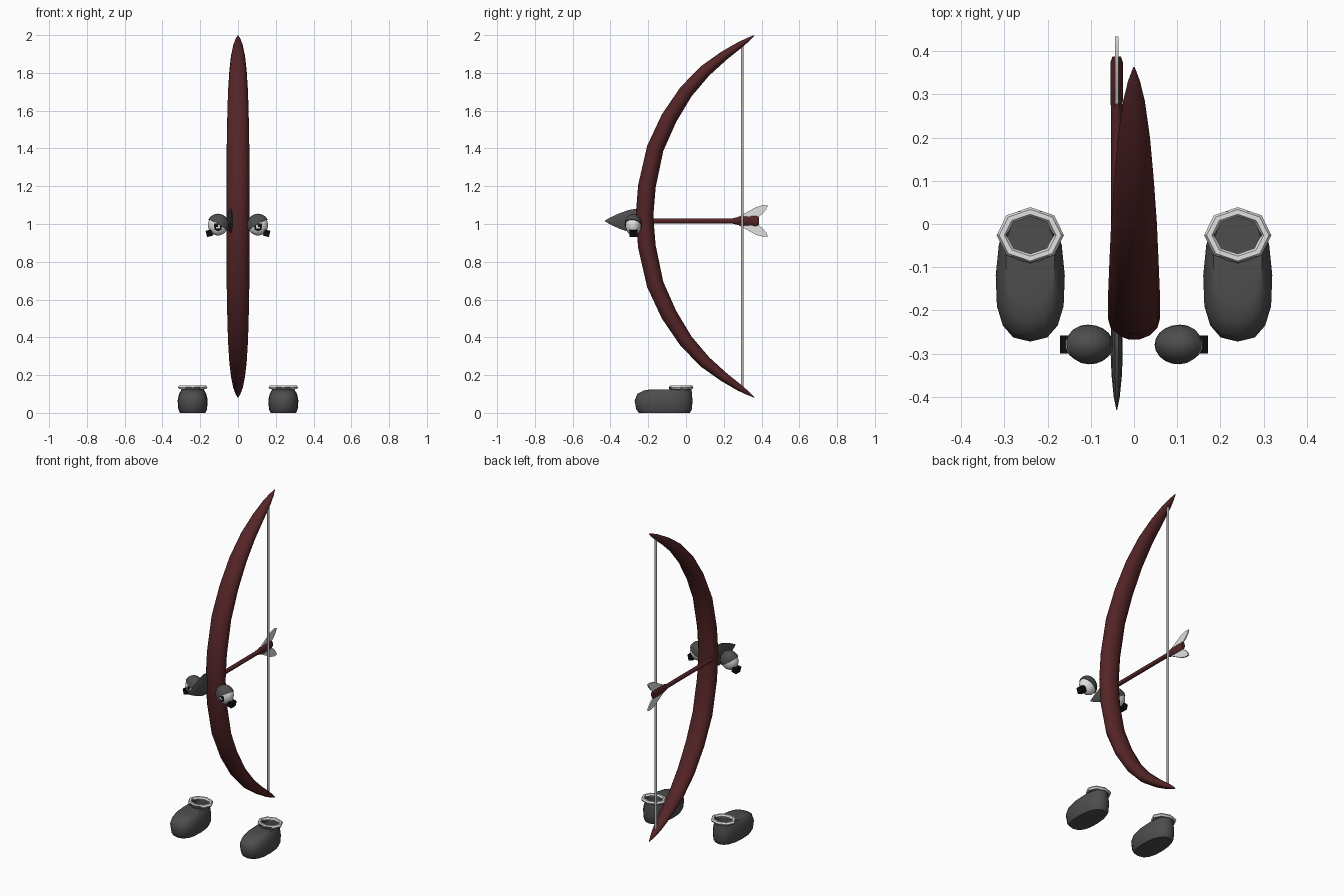
import bpy, bmesh, math
from mathutils import Vector, Matrix

if "Cube" in bpy.data.objects:
    bpy.data.objects.remove(bpy.data.objects["Cube"])


def material(name, rgb):
    m = bpy.data.materials.new(name)
    m.diffuse_color = (*rgb, 1)
    m.use_nodes = True
    m.node_tree.nodes["Principled BSDF"].inputs["Base Color"].default_value = m.diffuse_color
    return m


WOOD = material("dark red wood", (0.09, 0.018, 0.020))
GREY = material("dark grey", (0.075, 0.075, 0.075))
WHITE = material("off white", (0.75, 0.75, 0.75))
CORD = material("string grey", (0.50, 0.50, 0.50))
BLACK = material("black", (0.004, 0.004, 0.004))


def finish(name, bm, mats, angle=40):
    bmesh.ops.recalc_face_normals(bm, faces=bm.faces)
    me = bpy.data.meshes.new(name)
    bm.to_mesh(me)
    bm.free()
    for m in mats:
        me.materials.append(m)
    ob = bpy.data.objects.new(name, me)
    bpy.context.collection.objects.link(ob)
    bpy.ops.object.select_all(action='DESELECT')
    ob.select_set(True)
    bpy.context.view_layer.objects.active = ob
    bpy.ops.object.shade_smooth_by_angle(angle=math.radians(angle))
    return ob


def loft(bm, rings):
    """Skin a list of equal-length point rings and cap both ends."""
    vs = [[bm.verts.new(p) for p in r] for r in rings]
    n = len(vs[0])
    for a, b in zip(vs, vs[1:]):
        for i in range(n):
            j = (i + 1) % n
            bm.faces.new((a[i], a[j], b[j], b[i]))
    bm.faces.new(vs[0])
    bm.faces.new(vs[-1])


def circle(n):
    return [(math.cos(2 * math.pi * i / n), math.sin(2 * math.pi * i / n)) for i in range(n)]


# Bow limb: (y, height from middle, half width, half depth), mirrored about the middle
half = [(-.22, 0, .06, .048), (-.207, .16, .06, .048), (-.163, .36, .06, .046),
        (-.09, .52, .057, .044), (.0, .66, .053, .039), (.1, .77, .046, .034),
        (.20, .85, .037, .026), (.285, .908, .025, .018), (.33, .937, .014, .010),
        (.362, .958, .002, .002)]
path = [(y, 1.04 - d, w, t) for y, d, w, t in reversed(half[1:])]
path += [(y, 1.04 + d, w, t) for y, d, w, t in half]
rings = []
for i, (y, z, w, t) in enumerate(path):
    a, b = path[max(i - 1, 0)], path[min(i + 1, len(path) - 1)]
    tan = Vector((0, b[0] - a[0], b[1] - a[1])).normalized()
    nor = Vector((0, tan.z, -tan.y))
    rings.append([Vector((w * c, y, z)) + nor * t * s for c, s in circle(14)])
bm = bmesh.new()
loft(bm, rings)
finish("bow_limb", bm, [WOOD], 50)

# Bow string
bm = bmesh.new()
loft(bm, [[(.007 * c, .298 + .007 * s, z) for c, s in circle(8)] for z in (.12, 1.96)])
finish("bow_string", bm, [CORD], 60)

# Arrow shaft, flared upright at the nock
AX, AZ = -.04, 1.016
bm = bmesh.new()
loft(bm, [[(AX + rx * c, y, AZ + rz * s) for c, s in circle(10)] for y, rx, rz in
          ((-.29, .013, .013), (.24, .013, .013), (.285, .014, .025), (.375, .014, .027), (.387, .010, .022))])
finish("arrow_shaft", bm, [WOOD])

# Arrow head: flat leaf with a pointed tip
bm = bmesh.new()
loft(bm, [[(AX + rx * c, y, AZ + rz * s) for c, s in circle(10)] for y, rx, rz in
          ((-.235, .008, .055), (-.265, .013, .068), (-.30, .014, .062), (-.35, .012, .044),
           (-.40, .007, .020), (-.43, .001, .002))])
finish("arrow_head", bm, [GREY])

# Feathers above and below the shaft
for side, name in ((1, "upper_feather"), (-1, "lower_feather")):
    outline = [(.26, .012), (.32, .045), (.37, .073), (.41, .084), (.434, .082),
               (.425, .062), (.405, .038), (.375, .015)]
    bm = bmesh.new()
    loft(bm, [[(AX + x, y, AZ + side * h) for y, h in outline] for x in (-.004, .004)])
    finish(name, bm, [WHITE], 30)

# Eyes: ball with painted pupil, slanted lid, outer dark block
for s, side in ((1, "right"), (-1, "left")):
    centre = Vector((s * .106, -.279, .994))
    radii = (.053, .042, .055)
    bm = bmesh.new()
    bmesh.ops.create_uvsphere(bm, u_segments=32, v_segments=20, radius=1)
    look = Vector((-s * .02, -1, -.18)).normalized()
    for f in bm.faces:
        ang = f.calc_center_median().angle(look)
        f.material_index = 1 if .14 < ang < .42 else 0
    place = Matrix.Translation(centre) @ Matrix.Diagonal((*radii, 1))
    bm.transform(place)
    finish(side + "_eyeball", bm, [WHITE, BLACK], 60)

    bm = bmesh.new()
    bmesh.ops.create_uvsphere(bm, u_segments=20, v_segments=12, radius=1.1)
    cut = bmesh.ops.bisect_plane(bm, geom=bm.verts[:] + bm.edges[:] + bm.faces[:],
                                 plane_co=(0, 0, 0), plane_no=(-s * .5, .1, .86), clear_inner=True)
    bmesh.ops.contextual_create(bm, geom=[e for e in cut["geom_cut"] if isinstance(e, bmesh.types.BMEdge)])
    bm.transform(place)
    finish(side + "_eyelid", bm, [GREY])

    bm = bmesh.new()
    bmesh.ops.create_cube(bm, size=1)
    bm.transform(Matrix.Translation((s * .152, -.279, .951)) @ Matrix.Rotation(s * .25, 4, 'Y')
                 @ Matrix.Diagonal((.032, .042, .034, 1)))
    finish(side + "_eye_corner", bm, [BLACK], 20)

# Boots: lofted foot with hollow collar, plus white cuff
for s, side in ((1, "right"), (-1, "left")):
    levels = [(0.008, -.25, .02, .072), (.02, -.264, .032, .081), (.065, -.272, .034, .085),
              (.10, -.258, .032, .077), (.118, -.225, .030, .066), (.125, -.185, .028, .06),
              (.122, -.088, .028, .06), (.138, -.09, .034, .068), (.138, -.078, .022, .054),
              (.06, -.075, .02, .052)]
    rings = []
    for k, (z, y0, y1, w) in enumerate(levels):
        ring = []
        for c, q in circle(16):
            e = .8 if k < 6 else 1.0
            px = math.copysign(abs(c) ** e, c) * w
            py = math.copysign(abs(q) ** e, q)
            if k < 6:
                px *= .94 - .06 * py
            ring.append((s * .24 + px, (y0 + y1) / 2 + py * (y1 - y0) / 2, z))
        rings.append(ring)
    bm = bmesh.new()
    loft(bm, rings)
    bmesh.ops.translate(bm, verts=[v for v in bm.verts if v.co.z < .01], vec=(0, 0, -.008))
    finish(side + "_boot", bm, [GREY], 50)

    bm = bmesh.new()
    n, m = 8, 6
    grid = [[bm.verts.new((s * .24 + (.066 + .012 * b) * q, -.026 + (.054 + .011 * b) * c, .135 + .011 * d))
             for b, d in circle(m)] for c, q in circle(n)]
    for i in range(n):
        for j in range(m):
            u, v = (i + 1) % n, (j + 1) % m
            bm.faces.new((grid[i][j], grid[u][j], grid[u][v], grid[i][v]))
    finish(side + "_boot_cuff", bm, [WHITE], 40)
